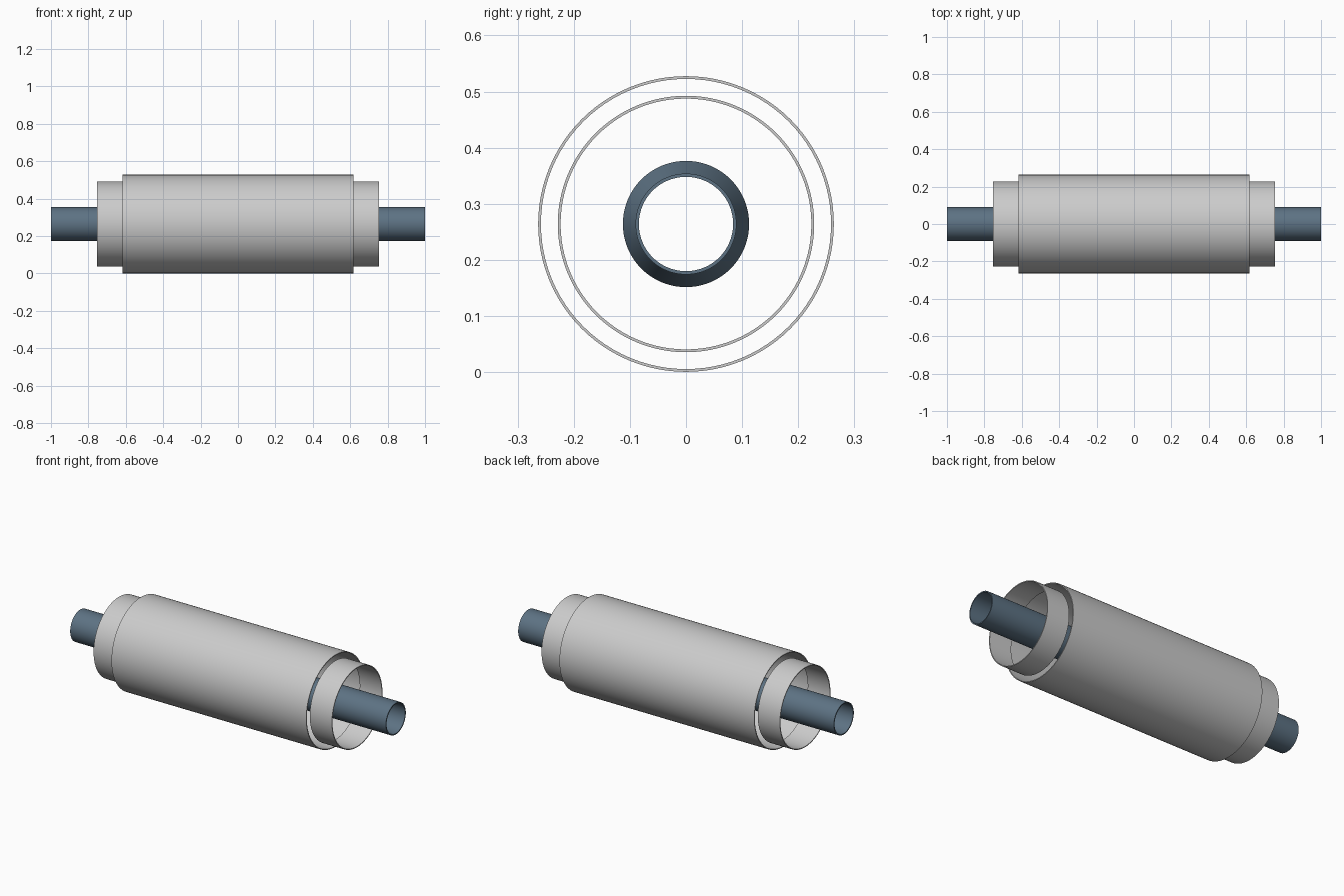
import bpy, bmesh
from math import cos, sin, pi, radians

if "Cube" in bpy.data.objects:
    bpy.data.objects.remove(bpy.data.objects["Cube"])

AXIS_Z = 0.264
SEGMENTS = 96

blue = bpy.data.materials.new("slate_blue")
blue.diffuse_color = (0.11, 0.17, 0.23, 1)
blue.use_nodes = True
blue.node_tree.nodes["Principled BSDF"].inputs["Base Color"].default_value = blue.diffuse_color


def lathe_x(name, profile, material=None):
    """Revolve a closed (x, radius) profile around the long axis."""
    bm = bmesh.new()
    rings = []
    for i in range(SEGMENTS):
        a = 2 * pi * i / SEGMENTS
        rings.append([bm.verts.new((x, r * cos(a), r * sin(a))) for x, r in profile])
    n = len(profile)
    for i in range(SEGMENTS):
        a, b = rings[i], rings[(i + 1) % SEGMENTS]
        for j in range(n):
            k = (j + 1) % n
            bm.faces.new((a[j], a[k], b[k], b[j]))
    bmesh.ops.recalc_face_normals(bm, faces=bm.faces)
    mesh = bpy.data.meshes.new(name)
    bm.to_mesh(mesh)
    bm.free()
    obj = bpy.data.objects.new(name, mesh)
    obj.location.z = AXIS_Z
    bpy.context.collection.objects.link(obj)
    if material:
        mesh.materials.append(material)
    bpy.ops.object.select_all(action='DESELECT')
    obj.select_set(True)
    bpy.context.view_layer.objects.active = obj
    bpy.ops.object.shade_smooth_by_angle(angle=radians(20))
    return obj


def tube(name, x0, x1, outer, wall):
    return lathe_x(name, [(x0, outer), (x1, outer), (x1, outer - wall), (x0, outer - wall)])


# Large outer shell, open at both ends
tube("outer_shell", -0.617, 0.617, 0.2635, 0.005)

# Short narrower collars beyond each end of the shell
for side, label in ((-1, "left"), (1, "right")):
    tube(label + "_collar", *sorted((side * 0.615, side * 0.755)), 0.2285, 0.005)

# Hollow central pipe, flared wider inside the shell
half = [(1.0, 0.09), (0.42, 0.09), (0.36, 0.1125)]
outside = half + [(-x, r) for x, r in reversed(half)]
inside = [(x, r - 0.006) for x, r in reversed(outside)]
lathe_x("central_pipe", outside + inside, blue)
